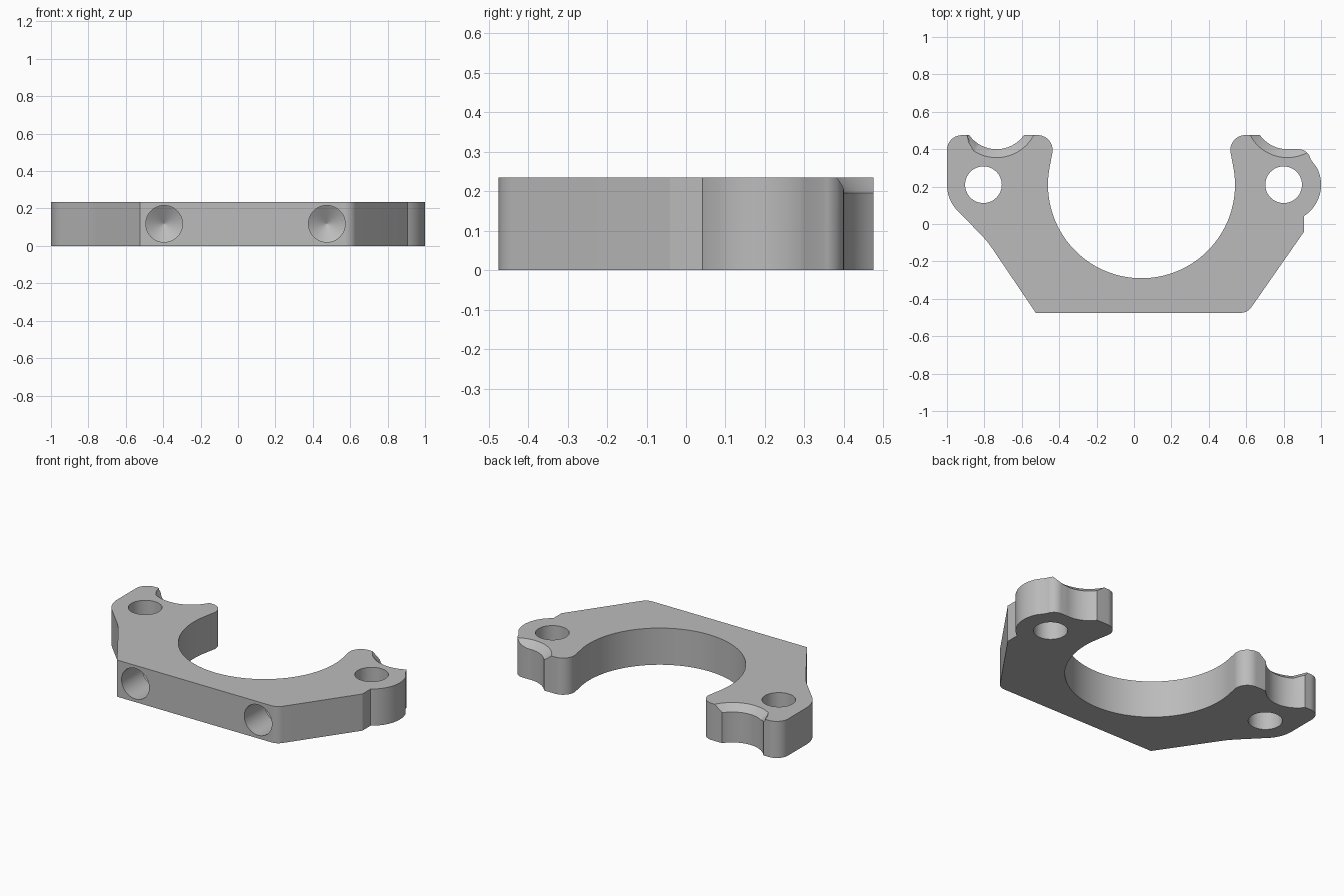
import bpy
import bmesh
from math import cos, sin, radians

if "Cube" in bpy.data.objects:
    bpy.data.objects.remove(bpy.data.objects["Cube"], do_unlink=True)

HEIGHT = 0.235

# Single grey material
grey = bpy.data.materials.new("plain grey")
grey.use_nodes = True
colour = (0.5, 0.5, 0.5, 1)
grey.diffuse_color = colour
grey.node_tree.nodes["Principled BSDF"].inputs["Base Color"].default_value = colour


def arc(cx, cy, r, start, end, n=16):
    """Points along an arc, angles in degrees."""
    angles = [radians(start + (end - start) * i / n) for i in range(n + 1)]
    return [(cx + r * cos(a), cy + r * sin(a)) for a in angles]


def loft(name, rings):
    """Closed solid through equal-length rings of 3D points."""
    bm = bmesh.new()
    loops = [[bm.verts.new(p) for p in ring] for ring in rings]
    bm.faces.new(loops[0])
    bm.faces.new(loops[-1])
    for a, b in zip(loops, loops[1:]):
        for i in range(len(a)):
            j = (i + 1) % len(a)
            bm.faces.new((a[i], a[j], b[j], b[i]))
    bmesh.ops.recalc_face_normals(bm, faces=bm.faces)
    mesh = bpy.data.meshes.new(name)
    bm.to_mesh(mesh)
    bm.free()
    mesh.materials.append(grey)
    obj = bpy.data.objects.new(name, mesh)
    bpy.context.collection.objects.link(obj)
    return obj


def prism(name, outline, z0, z1):
    return loft(name, [[(x, y, z) for x, y in outline] for z in (z0, z1)])


# Plate outline, counter-clockwise from the front edge
outline = [(-0.525, -0.475)]
outline += arc(0.57, -0.405, 0.07, -90, -35, 8)          # rounded front corner
outline += [(0.91, -0.04), (0.91, 0.04)]                 # side step
outline += arc(0.8, 0.21, 0.2, -57, 27, 20)              # left ear
outline += arc(0.88, 0.335, 0.065, 10, 90, 8)            # ear tip
outline += arc(0.82, 0.58, 0.18, 275, 215.7, 20)         # left notch
outline += arc(0.595, 0.395, 0.08, 90, 195)              # left horn
outline += arc(0.04, 0.21, 0.5, 11.5, -191.5, 80)        # main bore
outline += arc(-0.515, 0.395, 0.08, -15, 90)             # right horn
outline += arc(-0.735, 0.58, 0.18, 324.3, 215.7, 28)     # right notch
outline += arc(-0.92, 0.395, 0.08, 90, 180)              # outer corner
outline += arc(-0.8, 0.21, 0.2, 180, 225, 10)            # right ear
outline += [(-0.81, -0.065), (-0.78, -0.1), (-0.755, -0.135)]
body = prism("clamp_body", outline, 0, HEIGHT)

cutters = []

# Vertical bolt holes through the ears
for side, x in (("left", 0.8), ("right", -0.805)):
    circle = arc(x, 0.21, 0.098, 0, 360, 48)[:-1]
    cutters.append(prism(side + "_bolt_hole", circle, -0.1, HEIGHT + 0.1))

# Blind drilled holes in the front, with pointed ends
for side, x in (("left", 0.475), ("right", -0.395)):
    profile = ((-0.6, 0.098), (-0.27, 0.098), (-0.21, 0.001))
    rings = [[(px, y, pz) for px, pz in arc(x, 0.118, r, 0, 360, 48)[:-1]]
             for y, r in profile]
    cutters.append(loft(side + "_drilled_hole", rings))

# Sloped chamfers above the two notches
for side, x, start, hub in (("left", 0.82, 180, 0.6), ("right", -0.735, 237, -0.92)):
    rings = []
    for z in (0.185, 0.255):
        r = 0.18 + (z - 0.195) * 1.125
        points = arc(x, 0.58, r, start, 360, 40)
        points += [(x + r, 0.62)]
        points += [(hub, 0.6)] if side == "right" else [(x - r, 0.62)]
        rings.append([(px, py, z) for px, py in points])
    cutters.append(loft(side + "_notch_chamfer", rings))

# Cut everything out of the body
bpy.context.view_layer.objects.active = body
body.select_set(True)
for cutter in cutters:
    cutter.hide_render = True
    mod = body.modifiers.new(cutter.name, "BOOLEAN")
    mod.operation = "DIFFERENCE"
    mod.solver = "EXACT"
    mod.object = cutter
    bpy.ops.object.modifier_apply(modifier=mod.name)
for cutter in cutters:
    bpy.data.objects.remove(cutter, do_unlink=True)

bpy.ops.object.shade_smooth_by_angle(angle=radians(25))
